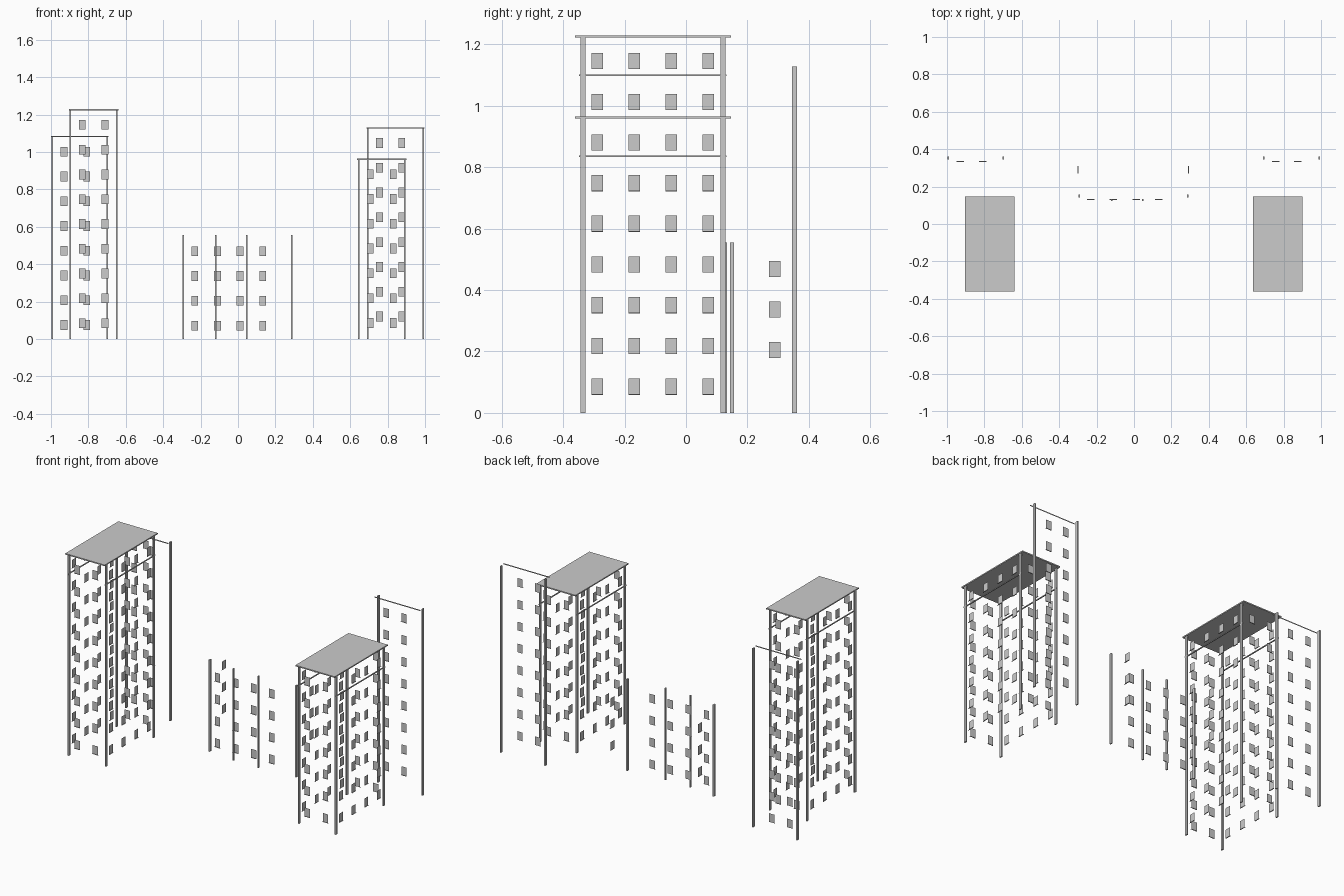
import bpy, bmesh
from mathutils import Matrix

if "Cube" in bpy.data.objects:
    bpy.data.objects.remove(bpy.data.objects["Cube"])

STEP = 0.1325            # storey height
WIN_W, WIN_H = 0.036, 0.052
SILL_W, SILL_D = 0.040, 0.005


def finish(name, bm):
    me = bpy.data.meshes.new(name)
    bm.to_mesh(me)
    bm.free()
    ob = bpy.data.objects.new(name, me)
    bpy.context.collection.objects.link(ob)
    return ob


def boxes(name, items):
    """One object made of boxes, each item (x0, x1, y0, y1, z0, z1)."""
    bm = bmesh.new()
    for x0, x1, y0, y1, z0, z1 in items:
        m = Matrix.Translation(((x0 + x1) / 2, (y0 + y1) / 2, (z0 + z1) / 2))
        bmesh.ops.create_cube(bm, size=1, matrix=m @ Matrix.Diagonal((x1 - x0, y1 - y0, z1 - z0, 1)))
    return finish(name, bm)


def windows(name, axis, plane, out, columns, top, rows):
    """Grid of flat panes with flat sills; axis is the wall normal, out its sign."""
    bm = bmesh.new()

    def quad(pts):                      # pts: (along wall, depth, height)
        bm.faces.new([bm.verts.new((a, plane + out * d, z) if axis == 'y'
                                   else (plane + out * d, a, z)) for a, d, z in pts])

    for k in range(rows):
        zc = top - 0.084 - k * STEP
        z0, z1 = zc - WIN_H / 2, zc + WIN_H / 2
        for c in columns:
            w, s = WIN_W / 2, SILL_W / 2
            quad([(c - w, 0, z0), (c + w, 0, z0), (c + w, 0, z1), (c - w, 0, z1)])
            quad([(c - s, 0, z0), (c + s, 0, z0), (c + s, SILL_D, z0), (c - s, SILL_D, z0)])
    return finish(name, bm)


def tower(side, x0, x1, top, rows):
    ya, yb = -0.348, 0.132
    # roof slab
    boxes(side + "_tower_roof", [(x0 - 0.008, x1 + 0.008, -0.361, 0.147, top - 0.007, top)])
    # corner pilasters
    boxes(side + "_tower_pilasters",
          [(x - 0.004, x + 0.004, y - 0.008, y + 0.008, 0, top - 0.007)
           for x in (x0, x1) for y in (-0.335, 0.12)])
    # string course on the long sides
    boxes(side + "_tower_bands",
          [(x - 0.003, x + 0.003, ya, yb, top - 0.132, top - 0.127) for x in (x0, x1)])
    # windows on all four walls
    cols = [(x0 + x1) / 2 - 0.061, (x0 + x1) / 2 + 0.061]
    windows(side + "_tower_front_windows", 'y', ya, -1, cols, top, rows)
    windows(side + "_tower_back_windows", 'y', yb, 1, cols, top, rows)
    cols = [-0.289 + 0.1205 * i for i in range(4)]
    windows(side + "_tower_left_windows", 'x', x0, -1, cols, top, rows)
    windows(side + "_tower_right_windows", 'x', x1, 1, cols, top, rows)


def rear_facade(side, x0, x1, top, cols):
    # end pilasters, thin fascia strip and front windows
    boxes(side + "_rear_pilasters",
          [(x - 0.004, x + 0.004, 0.345, 0.361, 0, top - 0.004) for x in (x0, x1)])
    bm = bmesh.new()
    a, b = x0 - 0.006, x1 + 0.006
    bm.faces.new([bm.verts.new((x, 0.325, z)) for x, z in
                  ((a, top - 0.007), (b, top - 0.007), (b, top), (a, top))])
    finish(side + "_rear_fascia", bm)
    windows(side + "_rear_windows", 'y', 0.336, -1, cols, top, 8)


tower("left", -0.896, -0.648, 1.229, 9)
tower("right", 0.645, 0.892, 0.965, 7)
rear_facade("left", -0.994, -0.698, 1.086, (-0.93, -0.809))
rear_facade("right", 0.693, 0.990, 1.132, (0.757, 0.876))

# low middle block
boxes("middle_side_pilasters",
      [(x - 0.004, x + 0.004, 0.143, 0.157, 0, 0.555) for x in (-0.293, 0.287)])
boxes("middle_front_pilasters",
      [(x - 0.004, x + 0.004, 0.124, 0.134, 0, 0.555) for x in (-0.12, 0.047)])
windows("middle_front_windows", 'y', 0.134, -1, (-0.231, -0.11, 0.011, 0.132), 0.553, 4)
windows("middle_left_windows", 'x', -0.296, -1, (0.289,), 0.553, 3)
windows("middle_right_windows", 'x', 0.290, 1, (0.289,), 0.553, 3)
